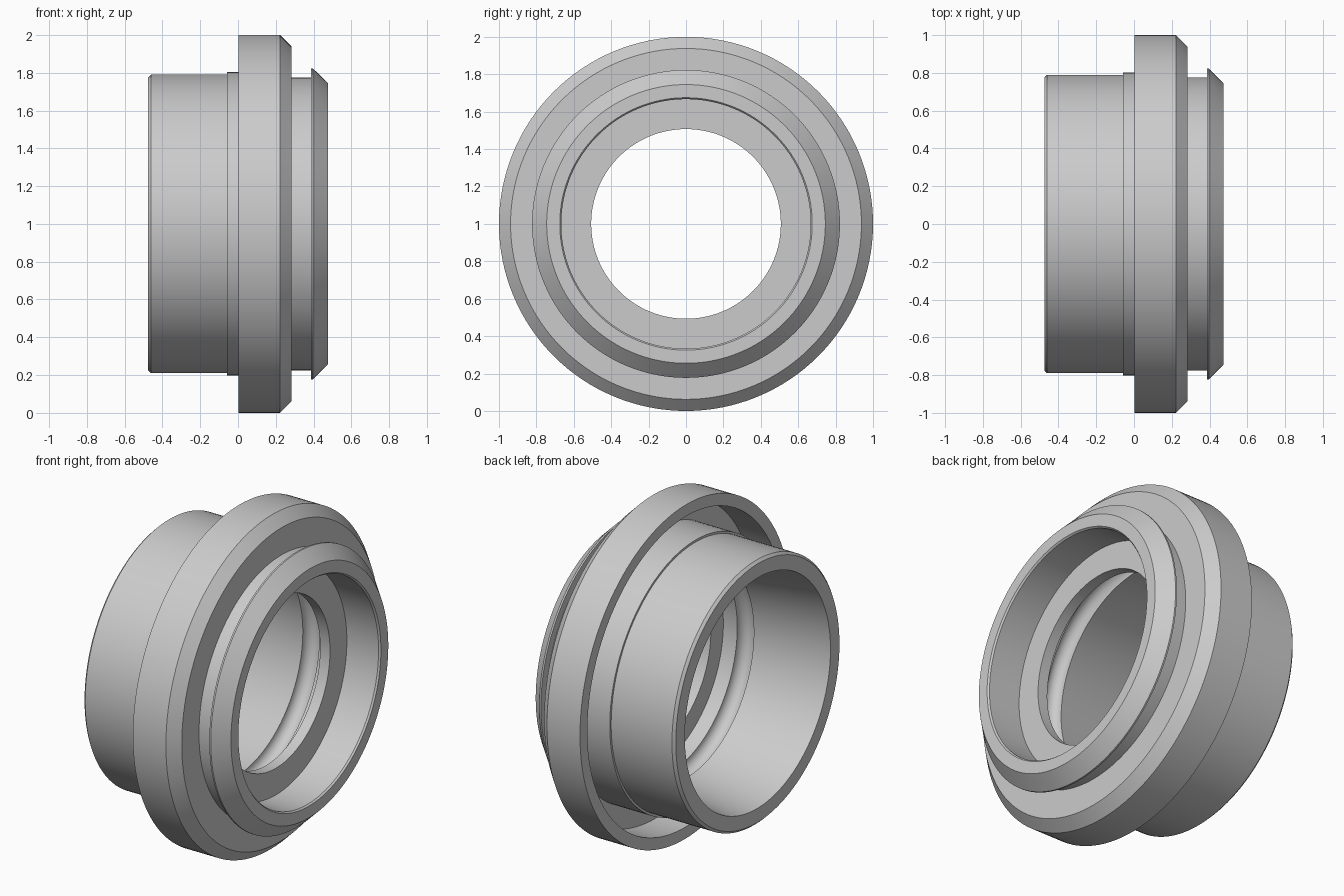
import bpy
import bmesh
import math
from mathutils import Matrix

SEGMENTS = 128

old = bpy.data.objects.get("Cube")
if old:
    bpy.data.objects.remove(old)

# Plain grey finish
grey = bpy.data.materials.new("plain_grey")
grey.use_nodes = True
colour = (0.6, 0.6, 0.6, 1)
grey.diffuse_color = colour
grey.node_tree.nodes["Principled BSDF"].inputs["Base Color"].default_value = colour


def lathe(name, profile):
    """Revolve a closed (x, radius) profile around the x axis."""
    bm = bmesh.new()
    verts = [bm.verts.new((x, 0, r)) for x, r in profile]
    edges = [bm.edges.new((v, verts[i - 1])) for i, v in enumerate(verts)]
    bmesh.ops.spin(bm, geom=verts + edges, cent=(0, 0, 0), axis=(1, 0, 0),
                   angle=math.tau, steps=SEGMENTS, use_duplicate=False)
    bmesh.ops.remove_doubles(bm, verts=bm.verts, dist=0.0001)
    bmesh.ops.recalc_face_normals(bm, faces=bm.faces)
    bmesh.ops.transform(bm, matrix=Matrix.Translation((0, 0, 1)), verts=bm.verts)
    mesh = bpy.data.meshes.new(name)
    bm.to_mesh(mesh)
    bm.free()
    mesh.materials.append(grey)
    obj = bpy.data.objects.new(name, mesh)
    bpy.context.collection.objects.link(obj)
    bpy.ops.object.select_all(action="DESELECT")
    obj.select_set(True)
    bpy.context.view_layer.objects.active = obj
    bpy.ops.object.shade_smooth_by_angle(angle=math.radians(25))


# Sleeve outside, with bevelled end and raised step
sleeve = [(-0.475, 0.69), (-0.475, 0.775), (-0.46, 0.79), (-0.057, 0.79), (-0.057, 0.803)]
# Flange, hollowed behind and chamfered in front
flange = [(0.2, 0.803), (0.2, 0.93), (0.003, 0.93), (0.003, 1), (0.222, 1), (0.284, 0.938), (0.284, 0.775)]
# Neck and tapered snap collar
collar = [(0.386, 0.775), (0.386, 0.823), (0.396, 0.823), (0.475, 0.745), (0.475, 0.675)]
# Front socket, inner lip and the start of the rear bore
socket = [(0.465, 0.667), (0.255, 0.667), (0.255, 0.507), (0.19, 0.507), (0.19, 0.625)]
# Round seal groove in the rear bore, which widens from here to the open end
steps = 12
groove = []
for i in range(steps + 1):
    a = math.pi * i / steps
    groove.append((0.045 + 0.055 * math.cos(a), 0.628 + 0.055 * math.sin(a)))

lathe("flanged_ring", sleeve + flange + collar + socket + groove)
